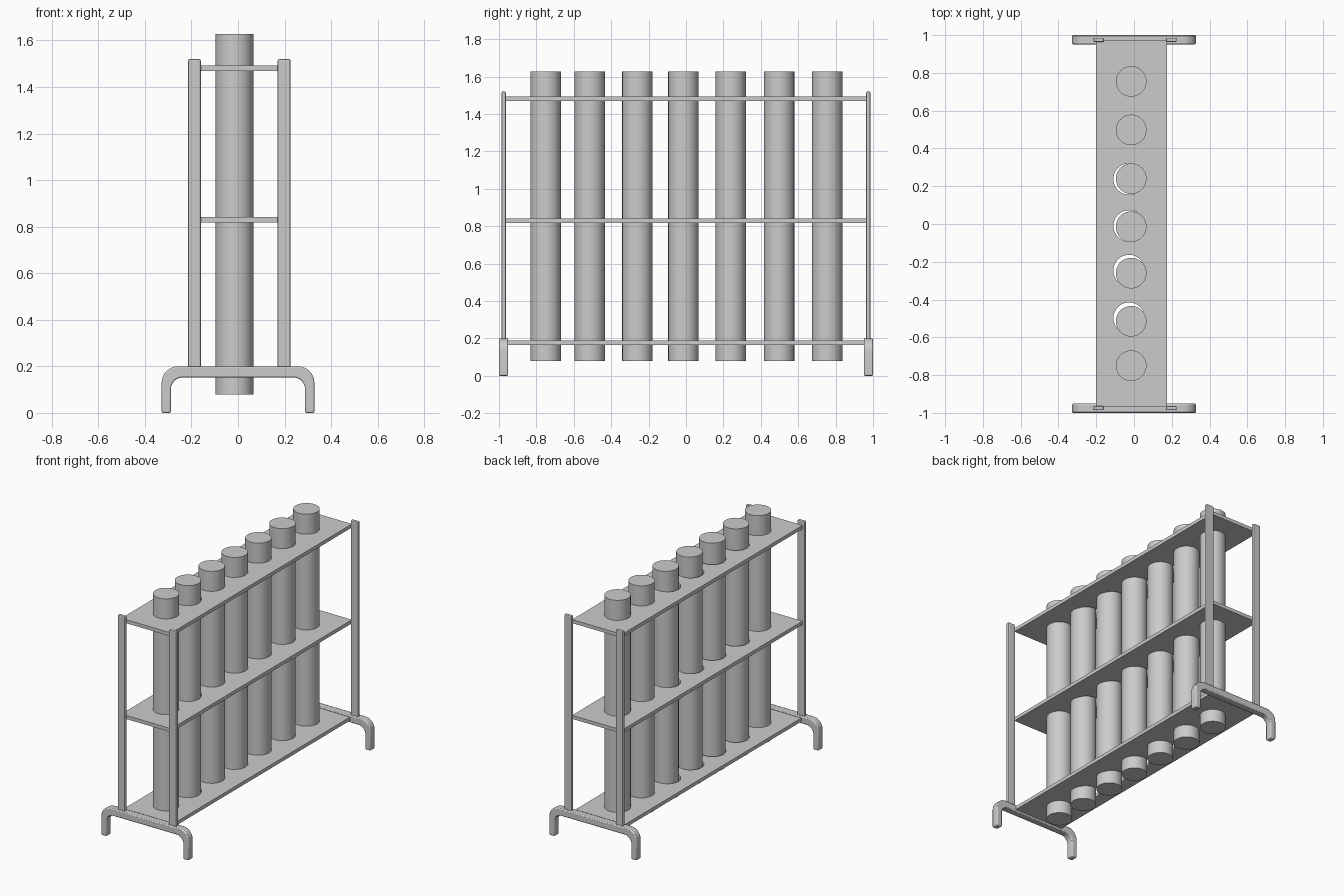
import bpy, bmesh, math
from mathutils import Matrix

cube = bpy.data.objects.get("Cube")
if cube:
    bpy.data.objects.remove(cube, do_unlink=True)

grey = bpy.data.materials.new("light_grey")
grey.use_nodes = True
colour = (0.6, 0.6, 0.6, 1)
grey.diffuse_color = colour
grey.node_tree.nodes["Principled BSDF"].inputs["Base Color"].default_value = colour


def finish(name, bm, bevel=0.0, smooth=False):
    bmesh.ops.recalc_face_normals(bm, faces=bm.faces)
    mesh = bpy.data.meshes.new(name)
    bm.to_mesh(mesh)
    bm.free()
    mesh.materials.append(grey)
    obj = bpy.data.objects.new(name, mesh)
    bpy.context.collection.objects.link(obj)
    if bevel:
        mod = obj.modifiers.new("soft_edges", "BEVEL")
        mod.width, mod.segments = bevel, 2
        mod.limit_method, mod.angle_limit = "ANGLE", math.radians(50)
    if smooth:
        bpy.ops.object.select_all(action="DESELECT")
        obj.select_set(True)
        bpy.context.view_layer.objects.active = obj
        bpy.ops.object.shade_smooth_by_angle(angle=math.radians(35))
    return obj


def box(name, x, y, z, bevel):
    bm = bmesh.new()
    bmesh.ops.create_cube(bm, size=1)
    for v in bm.verts:
        for i, (low, high) in enumerate((x, y, z)):
            v.co[i] = low if v.co[i] < 0 else high
    return finish(name, bm, bevel)


def cylinder(name, x, y, radius, low, high):
    bm = bmesh.new()
    bmesh.ops.create_cone(bm, cap_ends=True, segments=48, radius1=radius,
                          radius2=radius, depth=high - low,
                          matrix=Matrix.Translation((x, y, (low + high) / 2)))
    return finish(name, bm, smooth=True)


def arc(cx, cz, radius, start, end, steps=8):
    angles = [math.radians(start + (end - start) * i / steps) for i in range(steps + 1)]
    return [(cx + radius * math.cos(a), cz + radius * math.sin(a)) for a in angles]


# Arched feet under both ends
def foot(name, y0, y1):
    right = [(0.288, 0)] + arc(0.238, 0.102, 0.05, 0, 90)
    outer = [(0.328, 0)] + arc(0.258, 0.13, 0.07, 0, 90)
    half = right[::-1] + outer
    profile = half + [(-x, z) for x, z in half[::-1]]
    bm = bmesh.new()
    face = bm.faces.new([bm.verts.new((x, y0, z)) for x, z in profile])
    out = bmesh.ops.extrude_face_region(bm, geom=[face])
    for v in out["geom"]:
        if isinstance(v, bmesh.types.BMVert):
            v.co.y = y1
    finish(name, bm, 0.006, True)


foot("front_foot", -1.0, -0.951)
foot("back_foot", 0.951, 1.0)

# Four flat uprights
for end, y in (("front", (-0.986, -0.963)), ("back", (0.963, 0.986))):
    for side, x in (("right", (-0.215, -0.16)), ("left", (0.17, 0.226))):
        box(f"{end}_{side}_upright", x, y, (0.19, 1.52), 0.007)

# Loose holes in the shelves, used as cutters
cutters = [cylinder("hole_cutter", -0.026, y, 0.083, 0, 1.7)
           for y in (0.238, -0.01, -0.246, -0.498)]

# Three shelves
for name, z in (("bottom", 0.165), ("middle", 0.818), ("top", 1.468)):
    shelf = box(f"{name}_shelf", (-0.2, 0.175), (-0.966, 0.972), (z, z + 0.024), 0)
    for cutter in cutters:
        mod = shelf.modifiers.new("hole", "BOOLEAN")
        mod.operation, mod.solver, mod.object = "DIFFERENCE", "EXACT", cutter
for cutter in cutters:
    cutter.hide_render = True
    cutter.hide_set(True)

# Row of seven tubes
for i, y in enumerate((-0.75, -0.515, -0.26, -0.014, 0.24, 0.498, 0.755)):
    cylinder(f"tube_{i + 1}", -0.015, y, 0.081, 0.078, 1.628)
